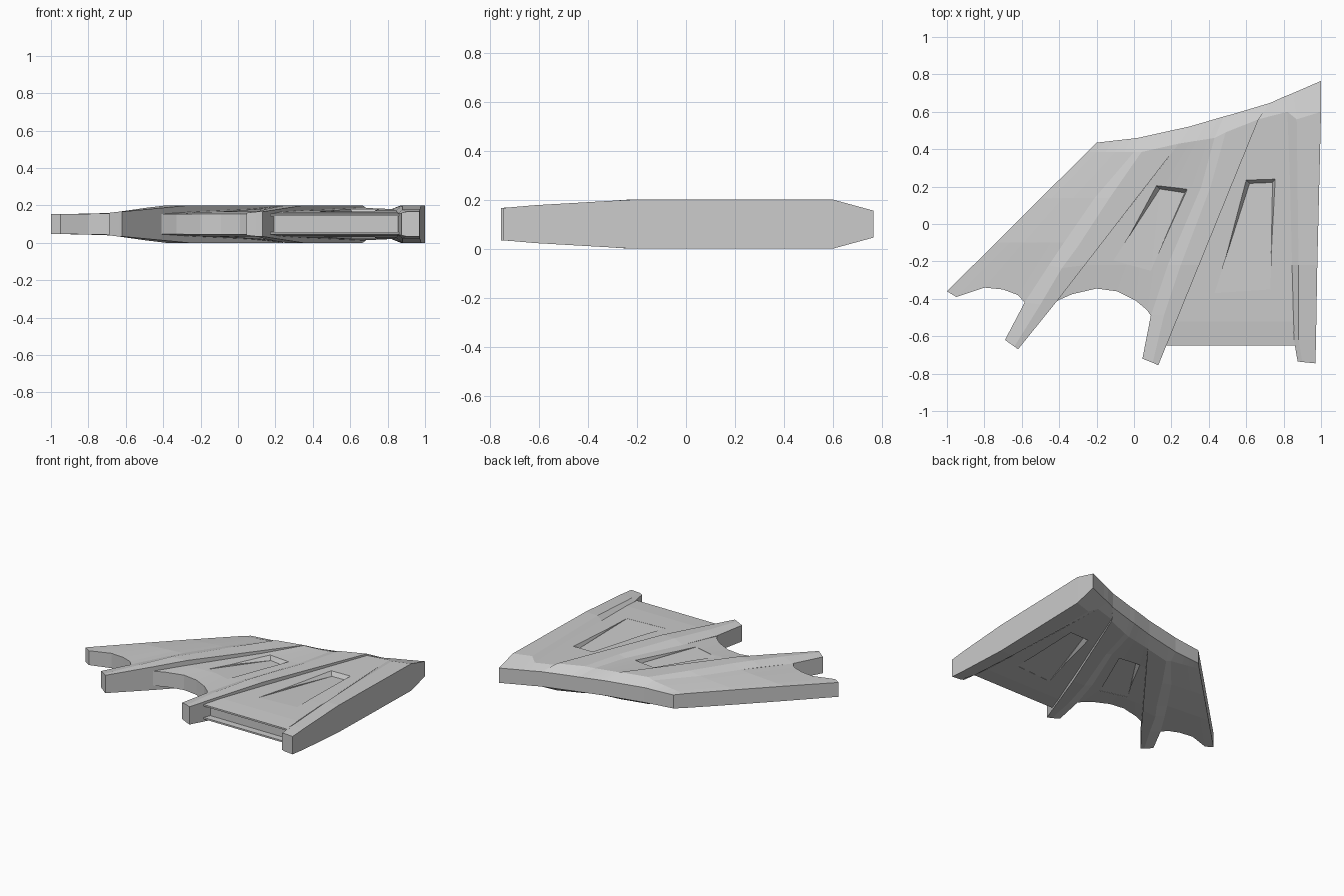
import bpy, bmesh
from mathutils import Vector
from mathutils.bvhtree import BVHTree

if "Cube" in bpy.data.objects:
    bpy.data.objects.remove(bpy.data.objects["Cube"])

MID = 0.1  # plane of symmetry between upper and lower faces


def lin(a, b, n=7):
    a, b = Vector(a), Vector(b)
    return [tuple(a.lerp(b, i / (n - 1))) for i in range(n)]


def add_object(name, bm):
    bmesh.ops.recalc_face_normals(bm, faces=bm.faces[:])
    mesh = bpy.data.meshes.new(name)
    bm.to_mesh(mesh)
    ob = bpy.data.objects.new(name, mesh)
    bpy.context.collection.objects.link(ob)
    return ob


def plate(name, rows):
    """Closed plate from rows of (x, y, half thickness), same above and below."""
    bm = bmesh.new()
    m, n = len(rows), len(rows[0])
    up, dn = [[[bm.verts.new((x, y, MID + s * h)) for x, y, h in r] for r in rows]
              for s in (1, -1)]
    for g in (up, dn):
        for i in range(m - 1):
            for j in range(n - 1):
                bm.faces.new((g[i][j], g[i][j + 1], g[i + 1][j + 1], g[i + 1][j]))
    rim = ([(0, j) for j in range(n)] + [(i, n - 1) for i in range(1, m)]
           + [(m - 1, j) for j in range(n - 2, -1, -1)]
           + [(i, 0) for i in range(m - 2, 0, -1)])
    for (a, b), (c, d) in zip(rim, rim[1:] + rim[:1]):
        bm.faces.new((up[a][b], up[c][d], dn[c][d], dn[a][b]))
    return add_object(name, bm)


def hexa(bm, top, bottom):
    t, b = [[bm.verts.new(p) for p in q] for q in (top, bottom)]
    bm.faces.new(t)
    bm.faces.new(b[::-1])
    for i in range(4):
        k = (i + 1) % 4
        bm.faces.new((t[i], t[k], b[k], b[i]))


def cut(ob, bm, name):
    bmesh.ops.triangulate(bm, faces=bm.faces[:])
    c = add_object(name, bm)
    c.hide_render = True
    c.hide_viewport = True
    mod = ob.modifiers.new("cut", 'BOOLEAN')
    mod.operation, mod.solver, mod.object = 'DIFFERENCE', 'EXACT', c


def pocket(ob, quad, depth=0.03, inset=0.018):
    """Wedge recess, deepest at the back, fading out at the front, on both faces."""
    src = bmesh.new()
    src.from_mesh(ob.data)
    tree = BVHTree.FromBMesh(src)
    hs = [tree.ray_cast(Vector((x, y, 1)), Vector((0, 0, -1)))[0].z - MID for x, y in quad]
    (ax, ay), (bx, by), c, d = quad
    low = [(ax + inset, ay - inset), (bx - inset * .8, by - inset), c, d]
    drop = [depth, depth, 0.001, 0.001]
    bm = bmesh.new()
    for s in (1, -1):
        # side walls lean inward from surface level to the floor
        top = [(low[i][0] + (quad[i][0] - low[i][0]) * 1.5,
                low[i][1] + (quad[i][1] - low[i][1]) * 1.5,
                MID + s * (hs[i] + 0.015)) for i in range(4)]
        hexa(bm, top, [(*low[i], MID + s * (hs[i] - drop[i])) for i in range(4)])
    cut(ob, bm, name=ob.name + "_pocket_cutter")


# Thin outer membrane with scalloped trailing edge
plate("outer_membrane", [
    lin((-.2, .435, .05), (.02, .46, .055), 6),
    lin((-.25, .385, .053), (0, .385, .085), 6),
    lin((-.5, .137, .055), (-.21, .14, .081), 6),
    lin((-.738, -.1, .055), (-.375, -.1, .079), 6),
    [(-1, -.36, .053), (-.95, -.39, .053), (-.8, -.34, .055),
     (-.7, -.35, .057), (-.62, -.38, .058), (-.585, -.42, .06)]])

# Ribs: sloped left flank, flat crest, sharp drop on the right
plate("outer_rib", [
    [(.02, .46, .055), (.1, .478, .055), (.3, .522, .055)],
    [(0, .385, .085), (.04, .385, .1), (.24, .43, .1)],
    [(-.21, .14, .081), (-.13, .14, .1), (.015, .14, .1)],
    [(-.375, -.1, .079), (-.3, -.12, .1), (-.17, -.1, .1)],
    [(-.455, -.22, .073), (-.385, -.235, .1), (-.263, -.22, .1)],
    [(-.585, -.42, .06), (-.5, -.43, .086), (-.41, -.41, .086)],
    [(-.69, -.62, .06), (-.64, -.655, .066), (-.62, -.67, .066)]])
plate("middle_rib", [
    [(.48, .575, .055), (.53, .588, .055), (.73, .648, .055)],
    [(.43, .46, .09), (.49, .49, .1), (.666, .56, .1)],
    [(.36, .2, .083), (.41, .2, .1), (.519, .2, .1)],
    [(.18, -.22, .07), (.25, -.22, .1), (.348, -.22, .1)],
    [(.09, -.49, .058), (.16, -.49, .083), (.238, -.49, .083)],
    [(.045, -.72, .06), (.1, -.742, .066), (.13, -.755, .066)]])
plate("inner_rib", [
    [(.8, .68, .055), (.85, .7, .055), (1, .765, .055)],
    [(.82, .6, .08), (.87, .56, .1), (1, .6, .1)],
    [(.845, -.22, .072), (.88, -.22, .1), (.98, -.22, .1)],
    [(.855, -.62, .058), (.88, -.62, .077), (.973, -.62, .077)],
    [(.875, -.735, .06), (.9, -.738, .066), (.97, -.745, .066)]])

# Membrane panels between the ribs
mid_panel = plate("middle_membrane", [
    lin((.3, .522, .055), (.48, .575, .055)),
    lin((.24, .43, .097), (.43, .46, .09)),
    lin((.062, .2, .08), (.36, .2, .083)),
    lin((-.263, -.22, .064), (.18, -.22, .07)),
    [(-.41, -.41, .054), (-.33, -.375, .054), (-.2, -.345, .055), (-.09, -.36, .055),
     (.01, -.41, .055), (.07, -.46, .055), (.09, -.49, .055)]])
in_panel = plate("inner_membrane", [
    lin((.73, .648, .055), (.8, .68, .055), 2),
    lin((.666, .56, .087), (.82, .6, .08), 2),
    lin((.519, .2, .08), (.835, .2, .08), 2),
    lin((.348, -.22, .072), (.845, -.22, .072), 2),
    lin((.225, -.52, .064), (.853, -.52, .064), 2),
    lin((.173, -.65, .054), (.86, -.65, .054), 2)])

# Wedge recesses in the panels
pocket(mid_panel, [(.12, .205), (.285, .185), (.09, -.25), (-.11, -.195)])
pocket(in_panel, [(.6, .235), (.755, .24), (.73, -.35), (.43, -.37)])

# Slot along the front edge of the inner panel
slot = bmesh.new()
hexa(slot, [(.1, -.6, .142), (.9, -.6, .142), (.9, -.72, .142), (.1, -.72, .142)],
     [(.1, -.6, .058), (.9, -.6, .058), (.9, -.72, .058), (.1, -.72, .058)])
cut(in_panel, slot, "front_slot_cutter")
